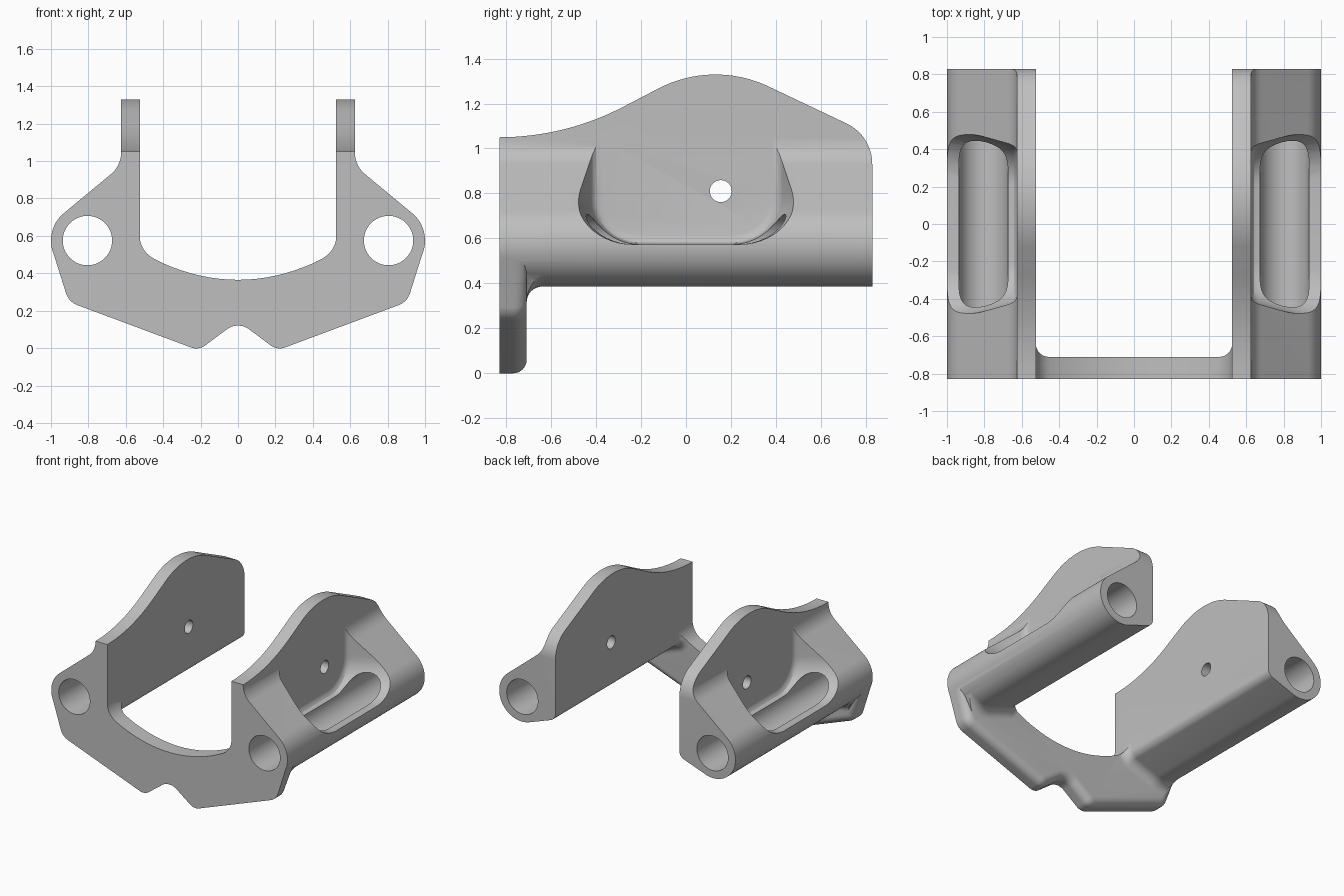
import bpy, bmesh
from math import sin, cos, tan, radians, pi
from mathutils import Vector

if "Cube" in bpy.data.objects:
    bpy.data.objects.remove(bpy.data.objects["Cube"])

Y0, Y1, PLATE = -0.83, 0.83, -0.71    # front, back, rear of the cross plate
BORE = Vector((0.81, 0.575))          # tube axis in x, z
TUBE_R = 0.19


def rounded(points, steps=10):
    """Closed polygon from (u, v, radius) corners, each turned into an arc."""
    out = []
    for i, (u, v, r) in enumerate(points):
        p = Vector((u, v))
        if r == 0:
            out.append(p)
            continue
        a = (Vector(points[i - 1][:2]) - p).normalized()
        b = (Vector(points[(i + 1) % len(points)][:2]) - p).normalized()
        half = a.angle(b) / 2
        centre = p + (a + b).normalized() * r / sin(half)
        start = p + a * r / tan(half) - centre
        end = p + b * r / tan(half) - centre
        for k in range(steps + 1):
            out.append(centre + start.slerp(end, k / steps).normalized() * r)
    return out


def arc(a0, a1, r, steps):
    angles = [radians(a0 + (a1 - a0) * k / steps) for k in range(steps + 1)]
    return [(BORE.x + r * cos(a), BORE.y + r * sin(a), 0) for a in angles]


def offset(poly, dist, weight=lambda p: 1):
    """Move a counter-clockwise polygon outward by dist times weight."""
    out = []
    for i, p in enumerate(poly):
        e0 = (p - poly[i - 1]).normalized()
        e1 = (poly[(i + 1) % len(poly)] - p).normalized()
        n0, n1 = Vector((e0.y, -e0.x)), Vector((e1.y, -e1.x))
        n = (n0 + n1).normalized()
        out.append(p + n * dist * weight(p) / max(n.dot(n0), 0.5))
    return out


def loft(name, rings, mirror=True):
    """Closed solid through equal rings, optionally repeated on the other side."""
    bm = bmesh.new()
    loops = [[bm.verts.new(p) for p in ring] for ring in rings]
    for a, b in zip(loops, loops[1:]):
        for i in range(len(a)):
            bm.faces.new((a[i - 1], a[i], b[i], b[i - 1]))
    bm.faces.new(loops[0])
    bm.faces.new(loops[-1])
    bmesh.ops.recalc_face_normals(bm, faces=bm.faces)
    if mirror:
        geo = bmesh.ops.duplicate(bm, geom=bm.verts[:] + bm.edges[:] + bm.faces[:])["geom"]
        for v in (g for g in geo if isinstance(g, bmesh.types.BMVert)):
            v.co.x = -v.co.x
        bmesh.ops.reverse_faces(bm, faces=[g for g in geo if isinstance(g, bmesh.types.BMFace)])
    mesh = bpy.data.meshes.new(name)
    bm.to_mesh(mesh)
    bm.free()
    ob = bpy.data.objects.new(name, mesh)
    bpy.context.collection.objects.link(ob)
    return ob


def along_y(poly, y):
    return [(p.x, y, p.y) for p in poly]


def along_x(poly, x):
    return [(x, p.x, p.y) for p in poly]


def boolean(ob, other, operation):
    mod = ob.modifiers.new("cut", "BOOLEAN")
    mod.object, mod.operation, mod.solver = other, operation, "MANIFOLD"
    bpy.context.view_layer.objects.active = ob
    bpy.ops.object.modifier_apply(modifier=mod.name)
    bpy.data.objects.remove(other)


# Side arms: wall, sloped flank and tube in one section
section = rounded(arc(-110, 50, TUBE_R, 32) + [
    (0.625, 0.975, 0.15), (0.625, 1.5, 0), (0.525, 1.5, 0), (0.525, 0.476, 0.06)])
body = loft("bracket_body", [along_y(section, Y0), along_y(section, Y1)])

# Curved upper edge of the walls
crest = rounded([(Y0, 0.1, 0), (Y1, 0.1, 0), (Y1, 1.057, 0.2), (0.12, 1.394, 0.55),
                 (-0.54, 1.05, 1.2), (Y0, 1.05, 0)], 16)
boolean(body, loft("crest", [along_x(crest, 0.4), along_x(crest, 1.2)]), "INTERSECT")

# Cross plate with a rounded lower rear edge
half = [(0.21, -0.012, 0.08), (0.905, 0.247, 0.1)] + arc(-17, 50, TUBE_R - 0.001, 12)
half += [(0.6, 0.8, 0), (0.526, 0.8, 0), (0.526, 0.517, 0.14)]
half += [(x / 20, 0.365 + 0.55 * (x / 20) ** 2, 0) for x in range(8, 0, -1)]
outline = rounded([(0, 0.145, 0.1)] + half + [(0, 0.365, 0)]
                  + [(-x, z, r) for x, z, r in reversed(half)])


def lower_edge(p):
    outside = p.y < 0.3 or abs(p.x) > 0.7
    return min(1, max(0, (0.48 - p.y) / 0.1)) if outside else 0


ROUND = 0.06
rings = [along_y(outline, Y0)]
for k in range(9):
    a = k / 8 * pi / 2
    rings.append(along_y(offset(outline, -ROUND * (1 - cos(a)), lower_edge),
                         PLATE - ROUND * (1 - sin(a))))
plate = loft("cross_plate", rings, mirror=False)

# Cove where the arms meet the plate
COVE = 0.07
rings = [along_y(offset(section, COVE), PLATE - 0.05)]
for k in range(9):
    a = k / 8 * pi / 2
    rings.append(along_y(offset(section, COVE * (1 - sin(a))), PLATE + COVE * (1 - cos(a))))
cove = loft("cove", rings)
inner = offset(outline, -ROUND, lower_edge)
boolean(cove, loft("cove_limit", [along_y(inner, -0.8), along_y(inner, -0.6)], False), "INTERSECT")
boolean(body, plate, "UNION")
boolean(body, cove, "UNION")


def circle(cx, cy, r, n):
    return [Vector((cx + r * cos(2 * pi * k / n), cy + r * sin(2 * pi * k / n))) for k in range(n)]


# Long bores and small pin holes
bore = circle(0.805, BORE.y, 0.132, 64)
boolean(body, loft("bore", [along_y(bore, -1), along_y(bore, 1)]), "DIFFERENCE")
pin = circle(0.155, 0.81, 0.049, 32)
boolean(body, loft("pin_hole", [along_x(pin, 0.4), along_x(pin, 0.8)]), "DIFFERENCE")


# Flared pocket in each flank, opening into the bore
def pocket(x, w, floor, r):
    return along_x(rounded([(-w, floor, r), (w, floor, r), (w, 1.6, 0), (-w, 1.6, 0)], 14), x)


boolean(body, loft("pocket", [
    pocket(0.625, 0.385, 0.615, 0.19), pocket(0.630, 0.402, 0.596, 0.20),
    pocket(0.642, 0.416, 0.581, 0.21), pocket(0.665, 0.428, 0.573, 0.22),
    pocket(1.1, 0.55, 0.573, 0.30)]), "DIFFERENCE")

# Plain grey finish
grey = bpy.data.materials.new("plain_grey")
grey.use_nodes = True
colour = (0.52, 0.52, 0.52, 1)
grey.diffuse_color = colour
grey.node_tree.nodes["Principled BSDF"].inputs["Base Color"].default_value = colour
body.data.materials.clear()
body.data.materials.append(grey)
for poly in body.data.polygons:
    poly.material_index = 0

bpy.ops.object.select_all(action="DESELECT")
body.select_set(True)
bpy.context.view_layer.objects.active = body
bpy.ops.object.shade_smooth_by_angle(angle=radians(28))
